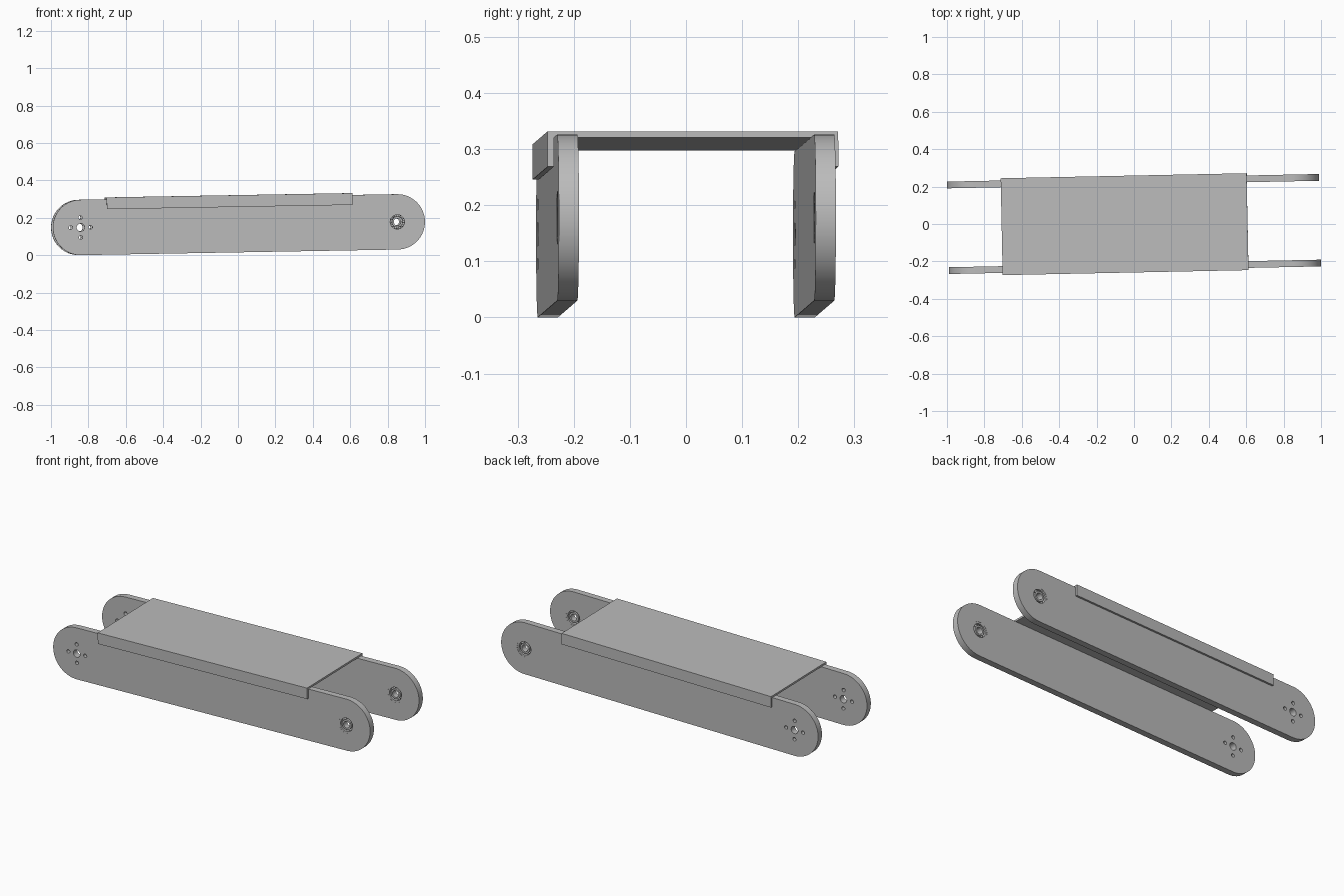
import bpy, bmesh
from math import pi, cos, sin
from mathutils import Matrix

if "Cube" in bpy.data.objects:
    bpy.data.objects.remove(bpy.data.objects["Cube"], do_unlink=True)

grey = bpy.data.materials.new("plain_grey")
grey.use_nodes = True
grey.diffuse_color = (0.5, 0.5, 0.5, 1)
grey.node_tree.nodes["Principled BSDF"].inputs["Base Color"].default_value = (0.5, 0.5, 0.5, 1)

# Main dimensions
PIVOT, RADIUS = 0.847, 0.148      # pivot distance from centre, end radius
PLATE_Y, PLATE_T = 0.229, 0.036   # plate offset and thickness
TOP, LIP, WIDE, SHEET = 0.158, 0.095, 0.259, 0.011

# The whole arm is slightly turned and pitched
POSE = Matrix.Translation((0, 0, 0.163)) @ Matrix.Rotation(0.0204, 4, "Z") @ Matrix.Rotation(-0.0176, 4, "Y")
UPRIGHT = Matrix.Rotation(pi / 2, 4, "X")
ALONG_X = Matrix(((0, 0, 1, 0), (1, 0, 0, 0), (0, 1, 0, 0), (0, 0, 0, 1)))


def arc(cx, cy, r, start=0.0, sweep=2 * pi, n=32):
    closed = sweep > 6
    steps = n if closed else n + 1
    return [(cx + r * cos(start + sweep * i / n), cy + r * sin(start + sweep * i / n)) for i in range(steps)]


def finish(name, mesh):
    mesh.materials.clear()
    mesh.materials.append(grey)
    obj = bpy.data.objects.new(name, mesh)
    bpy.context.collection.objects.link(obj)
    bpy.ops.object.select_all(action="DESELECT")
    obj.select_set(True)
    bpy.context.view_layer.objects.active = obj
    bpy.ops.object.shade_smooth_by_angle(angle=pi / 6)
    return obj


def extrude(name, loops, thickness, place):
    """Extrude an outline (first loop) with holes (other loops)."""
    curve = bpy.data.curves.new(name, "CURVE")
    curve.dimensions, curve.fill_mode = "2D", "BOTH"
    curve.extrude = thickness / 2
    for pts in loops:
        spline = curve.splines.new("POLY")
        spline.points.add(len(pts) - 1)
        for p, (x, y) in zip(spline.points, pts):
            p.co = (x, y, 0, 1)
        spline.use_cyclic_u = True
    temp = bpy.data.objects.new(name + "_outline", curve)
    bpy.context.collection.objects.link(temp)
    bpy.context.view_layer.update()
    mesh = bpy.data.meshes.new_from_object(temp.evaluated_get(bpy.context.evaluated_depsgraph_get()))
    bpy.data.objects.remove(temp, do_unlink=True)
    bm = bmesh.new()
    bm.from_mesh(mesh)
    bmesh.ops.remove_doubles(bm, verts=bm.verts, dist=1e-5)
    bmesh.ops.recalc_face_normals(bm, faces=bm.faces)
    bmesh.ops.transform(bm, matrix=POSE @ place, verts=bm.verts)
    bm.to_mesh(mesh)
    bm.free()
    return finish(name, mesh)


# Rounded side plates with a bolt pattern at one end and a bearing seat at the other
outline = arc(PIVOT, 0, RADIUS, -pi / 2, pi) + arc(-PIVOT, 0, RADIUS, pi / 2, pi)
holes = [arc(-PIVOT, 0, 0.021), arc(PIVOT, 0, 0.048)]
holes += [arc(-PIVOT + 0.053 * cos(a), 0.053 * sin(a), 0.01, n=20) for a in (0, pi / 2, pi, 3 * pi / 2)]

for side, y in (("front", -PLATE_Y), ("back", PLATE_Y)):
    shift = Matrix.Translation((0, y, 0))
    extrude(side + "_side_plate", [outline] + holes, PLATE_T, shift @ UPRIGHT)

    # Ball bearing: two races and a ring of balls
    for race, outer, inner in (("outer", 0.048, 0.038), ("inner", 0.029, 0.019)):
        extrude(f"{side}_bearing_{race}_race", [arc(PIVOT, 0, outer), arc(PIVOT, 0, inner)],
                PLATE_T * 0.95, shift @ UPRIGHT)
    bm = bmesh.new()
    for i in range(10):
        a = i * pi / 5
        spot = Matrix.Translation((PIVOT + 0.0335 * cos(a), y, 0.0335 * sin(a)))
        bmesh.ops.create_icosphere(bm, subdivisions=2, radius=0.0075, matrix=POSE @ spot)
    balls = bpy.data.meshes.new(side + "_bearing_balls")
    bm.to_mesh(balls)
    bm.free()
    finish(side + "_bearing_balls", balls)

# Folded cover: flat top with a short lip over each plate
inside = WIDE - SHEET
half = [(WIDE, LIP), (WIDE, TOP)]
under = [(inside, TOP - SHEET), (inside, LIP)]
profile = half + [(-x, z) for x, z in reversed(half)]
profile += [(-x, z) for x, z in reversed(under)] + under
extrude("folded_cover", [profile], 1.315, Matrix.Translation((-0.0475, 0, 0)) @ ALONG_X)
